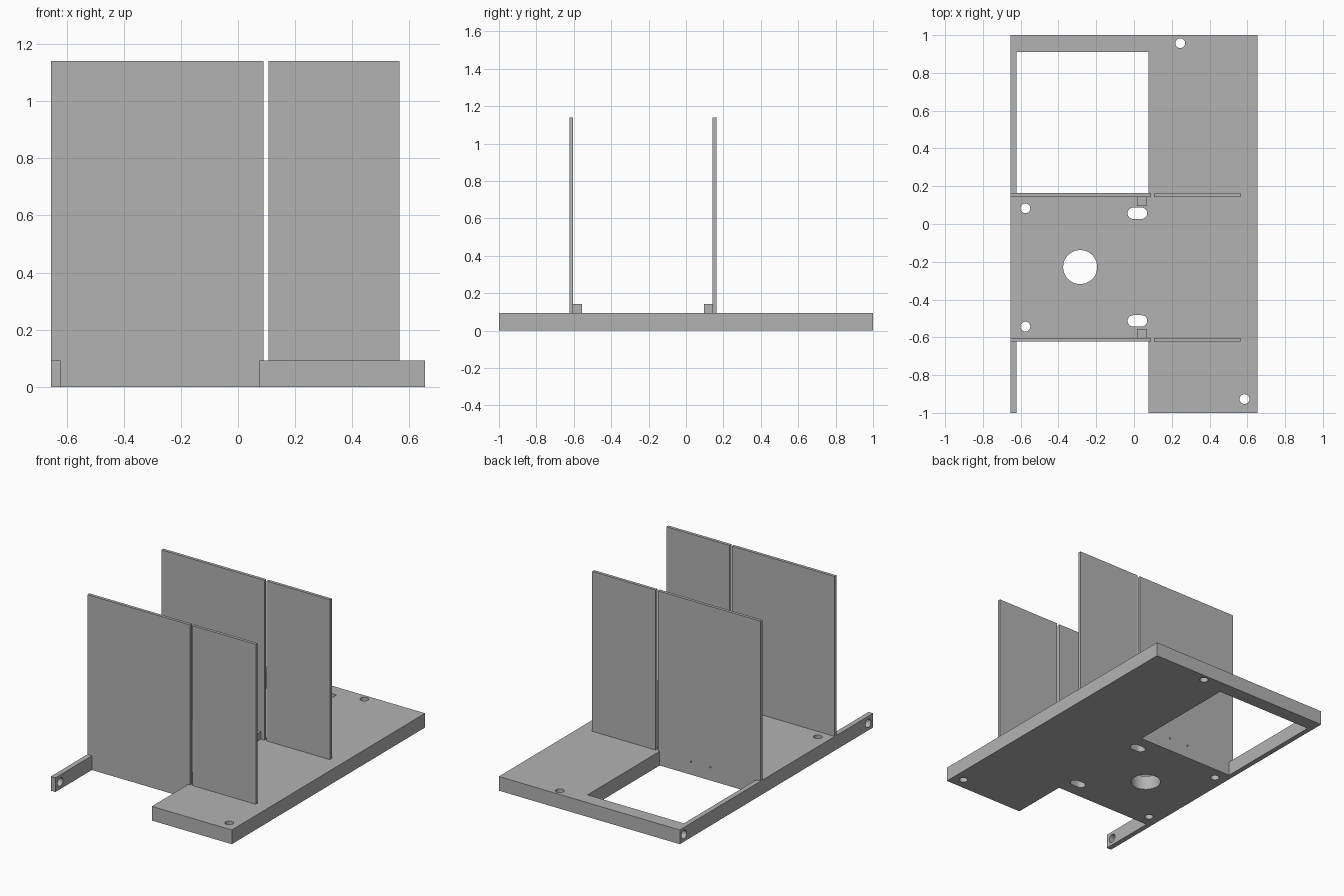
import bpy, bmesh
from math import pi, cos, sin
from mathutils import Matrix

cube = bpy.data.objects.get("Cube")
if cube:
    bpy.data.objects.remove(cube, do_unlink=True)

grey = bpy.data.materials.new("plain grey")
grey.use_nodes = True
grey.diffuse_color = (0.45, 0.45, 0.45, 1)
grey.node_tree.nodes["Principled BSDF"].inputs["Base Color"].default_value = grey.diffuse_color

THICK = 0.093    # base plate thickness
TOP = 1.14       # top of the upright panels
ALONG_X = Matrix.Rotation(pi / 2, 4, "Y")
ALONG_Y = Matrix.Rotation(-pi / 2, 4, "X")
UPRIGHT = Matrix.Rotation(pi / 2, 4, "X")


def prism(name, outline, depth, matrix=Matrix()):
    """Extrude a flat outline upward by depth, then place it."""
    bm = bmesh.new()
    face = bm.faces.new([bm.verts.new((x, y, 0)) for x, y in outline])
    new = bmesh.ops.extrude_face_region(bm, geom=[face])["geom"]
    bmesh.ops.translate(bm, vec=(0, 0, depth),
                        verts=[v for v in new if isinstance(v, bmesh.types.BMVert)])
    bm.transform(matrix)
    bmesh.ops.recalc_face_normals(bm, faces=bm.faces)
    mesh = bpy.data.meshes.new(name)
    bm.to_mesh(mesh)
    bm.free()
    mesh.materials.append(grey)
    obj = bpy.data.objects.new(name, mesh)
    bpy.context.collection.objects.link(obj)
    return obj


def rect(x0, x1, y0, y1):
    return [(x0, y0), (x1, y0), (x1, y1), (x0, y1)]


def slot(radius, half=0.0, n=32):
    """Circle, or a rounded slot when half is above zero."""
    pts = []
    for side, start in ((half, -pi / 2), (-half, pi / 2)):
        for i in range(n // 2 + (1 if half else 0)):
            a = start + 2 * pi * i / n
            pts.append((side + radius * cos(a), radius * sin(a)))
    return pts


def cut(target, cutters):
    """Subtract each cutter, then discard it."""
    bpy.context.view_layer.objects.active = target
    for c in cutters:
        mod = target.modifiers.new("cut", "BOOLEAN")
        mod.operation, mod.solver, mod.object = "DIFFERENCE", "EXACT", c
        bpy.ops.object.modifier_apply(modifier=mod.name)
        bpy.data.objects.remove(c, do_unlink=True)


def drill(outline, x, y, z=-0.1, depth=0.4, turn=Matrix()):
    c = prism("cutter", outline, depth, Matrix.Translation((x, y, z)) @ turn)
    c.hide_render = True
    return c


# Base plate with front notch, rear window and holes
base = prism("base_plate", [
    (-0.655, -1), (-0.622, -1), (-0.622, -0.603), (0.076, -0.603),
    (0.076, -1), (0.655, -1), (0.655, 1), (-0.655, 1)], THICK)
cutters = [drill(rect(-0.622, 0.076, 0.143, 0.91), 0, 0),
           drill(slot(0.09, n=48), -0.285, -0.228)]
for x, y in ((-0.575, 0.083), (-0.575, -0.543), (0.245, 0.957), (0.585, -0.927)):
    cutters.append(drill(slot(0.026), x, y))
for y in (0.057, -0.513):
    cutters.append(drill(slot(0.03, 0.022), 0.018, y))
# Cross holes at both ends of the side rail
for y in (-0.95, 0.955):
    cutters.append(drill(slot(0.027), -0.75, y, THICK / 2, 0.2, ALONG_X))
cut(base, cutters)

# Upright panels: the wide one drops into the opening, the narrow one stands on the plate
wide = [(-0.622, 0), (0.076, 0), (0.076, THICK), (0.09, THICK),
        (0.09, TOP), (-0.655, TOP), (-0.655, THICK), (-0.622, THICK)]
for end, y_back, y_block in (("front", -0.603, -0.603), ("back", 0.163, 0.095)):
    place = Matrix.Translation((0, y_back, 0)) @ UPRIGHT
    panel = prism(end + "_wide_panel", wide, 0.02, place)
    prism(end + "_narrow_panel", rect(0.107, 0.565, THICK, TOP), 0.02, place)
    prism(end + "_stop_block", rect(0.015, 0.065, y_block, y_block + 0.048), 0.05,
          Matrix.Translation((0, 0, THICK)))
    # Pin holes low on the rear panel
    if end == "back":
        cut(panel, [drill(slot(0.005, n=12), x, 0.153, 0.085, 0.05, ALONG_Y)
                    for x in (-0.15, -0.29)])

# Smooth only the hole walls
bpy.ops.object.select_all(action="DESELECT")
base.select_set(True)
bpy.context.view_layer.objects.active = base
bpy.ops.object.shade_smooth_by_angle(angle=pi / 6)
